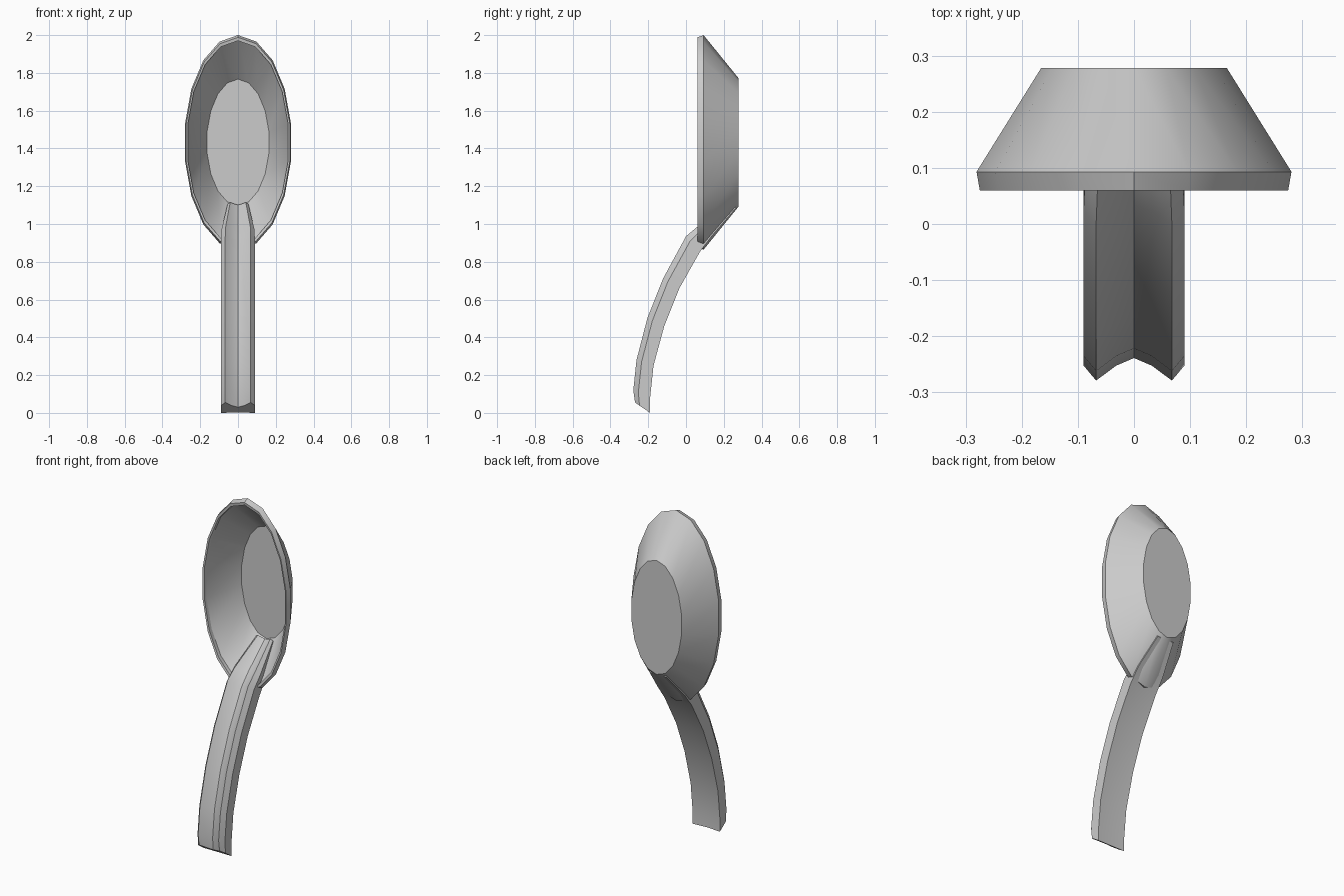
import bpy
import math

cube = bpy.data.objects.get("Cube")
if cube:
    bpy.data.objects.remove(cube, do_unlink=True)

glaze = bpy.data.materials.new("grey_glaze")
glaze.use_nodes = True
GREY = (0.6, 0.6, 0.6, 1)
glaze.diffuse_color = GREY
glaze.node_tree.nodes["Principled BSDF"].inputs["Base Color"].default_value = GREY


def loft(name, rings, angle):
    """Skin closed rings in order and cap both ends."""
    n = len(rings[0])
    verts = [p for ring in rings for p in ring]
    faces = [tuple(range(n))[::-1], tuple(range(len(verts) - n, len(verts)))]
    for r in range(len(rings) - 1):
        a, b = r * n, (r + 1) * n
        for i in range(n):
            j = (i + 1) % n
            faces.append((a + i, a + j, b + j, b + i))
    mesh = bpy.data.meshes.new(name)
    mesh.from_pydata(verts, [], faces)
    mesh.materials.append(glaze)
    obj = bpy.data.objects.new(name, mesh)
    bpy.context.collection.objects.link(obj)
    # consistent outward normals, then smooth with sharp edges kept
    bpy.ops.object.select_all(action='DESELECT')
    obj.select_set(True)
    bpy.context.view_layer.objects.active = obj
    bpy.ops.object.mode_set(mode='EDIT')
    bpy.ops.mesh.select_all(action='SELECT')
    bpy.ops.mesh.normals_make_consistent(inside=False)
    bpy.ops.object.mode_set(mode='OBJECT')
    bpy.ops.object.shade_smooth_by_angle(angle=math.radians(angle))
    return obj


def ellipse(rx, rz, y, sides=18, zc=1.432):
    ring = []
    for i in range(sides):
        a = 2 * math.pi * i / sides
        ring.append((rx * math.sin(a), y, zc + rz * math.cos(a)))
    return ring


# Bowl: outer base, flared wall, upright rim, inner wall, floor
loft("bowl", [
    ellipse(0.168, 0.34, 0.278),
    ellipse(0.285, 0.568, 0.093),
    ellipse(0.279, 0.556, 0.06),
    ellipse(0.270, 0.538, 0.063),
    ellipse(0.270, 0.538, 0.085),
    ellipse(0.166, 0.335, 0.268),
], 30)

# Handle: grooved section swept along a curve (back y, z, front y, z, half width)
stations = [
    (-0.19, 0.0, -0.27, 0.055, 0.09),
    (-0.19, 0.08, -0.279, 0.12, 0.09),
    (-0.172, 0.25, -0.262, 0.28, 0.09),
    (-0.115, 0.46, -0.205, 0.5, 0.09),
    (-0.035, 0.66, -0.122, 0.71, 0.09),
    (0.075, 0.855, 0.0, 0.935, 0.09),
    (0.14, 0.94, 0.06, 0.985, 0.087),
    (0.265, 1.085, 0.245, 1.115, 0.055),
]
# Section: (share of half width, share of thickness from back to front)
section = [(-1, 0), (0, 0.04), (1, 0), (1, 0.7), (0.75, 1),
           (0.35, 0.7), (0, 0.55), (-0.35, 0.7), (-0.75, 1), (-1, 0.7)]

rings = []
for by, bz, fy, fz, w in stations:
    rings.append([(u * w, by + (fy - by) * t, bz + (fz - bz) * t)
                  for u, t in section])
loft("handle", rings, 32)
